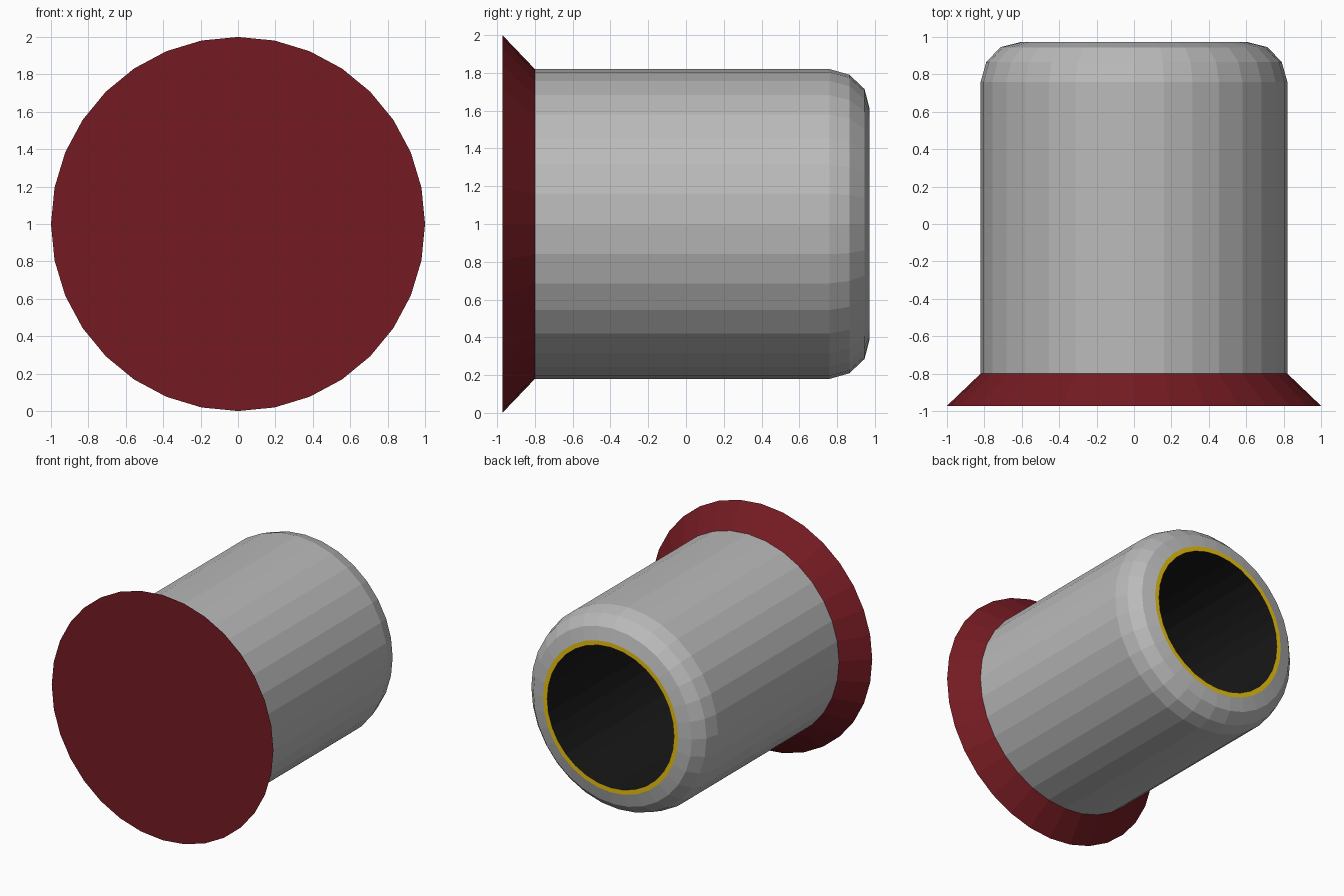
import bpy, bmesh
from math import sin, cos, pi

if "Cube" in bpy.data.objects:
    bpy.data.objects.remove(bpy.data.objects["Cube"])

SIDES = 32


def material(name, rgb):
    m = bpy.data.materials.new(name)
    m.diffuse_color = (*rgb, 1)
    m.use_nodes = True
    m.node_tree.nodes["Principled BSDF"].inputs["Base Color"].default_value = m.diffuse_color
    return m


def lathe(name, profile, mat, cap=None):
    """Spin (radius, y) points around the y axis at z = 1; cap is the index of a ring to close."""
    bm = bmesh.new()
    rings = []
    for r, y in profile:
        rings.append([bm.verts.new((r * sin(2 * pi * i / SIDES), y, 1 + r * cos(2 * pi * i / SIDES)))
                      for i in range(SIDES)])
    for a, b in zip(rings, rings[1:]):
        for i in range(SIDES):
            j = (i + 1) % SIDES
            bm.faces.new((a[i], a[j], b[j], b[i]))
    if cap is not None:
        bm.faces.new(rings[cap][::-1] if cap == 0 else rings[cap])
    me = bpy.data.meshes.new(name)
    bm.to_mesh(me)
    bm.free()
    me.materials.append(mat)
    ob = bpy.data.objects.new(name, me)
    bpy.context.collection.objects.link(ob)
    return ob


red = material("red", (0.175, 0.011, 0.016))
grey = material("grey", (0.49, 0.49, 0.49))
yellow = material("yellow", (0.8, 0.53, 0.005))
black = material("black", (0.009, 0.009, 0.009))

# Flared front cap with a closed disc face
lathe("front_cap", [(1.0, -0.972), (0.82, -0.80)], red, cap=0)

# Barrel with a rounded rear shoulder
lathe("barrel", [(0.82, -0.80), (0.82, 0.76), (0.79, 0.865),
                 (0.715, 0.945), (0.61, 0.972)], grey)

# Thin rim around the opening
lathe("opening_rim", [(0.61, 0.972), (0.572, 0.972)], yellow)

# Dark bore, closed at the front end
lathe("bore", [(0.572, 0.972), (0.572, -0.80)], black, cap=1)
